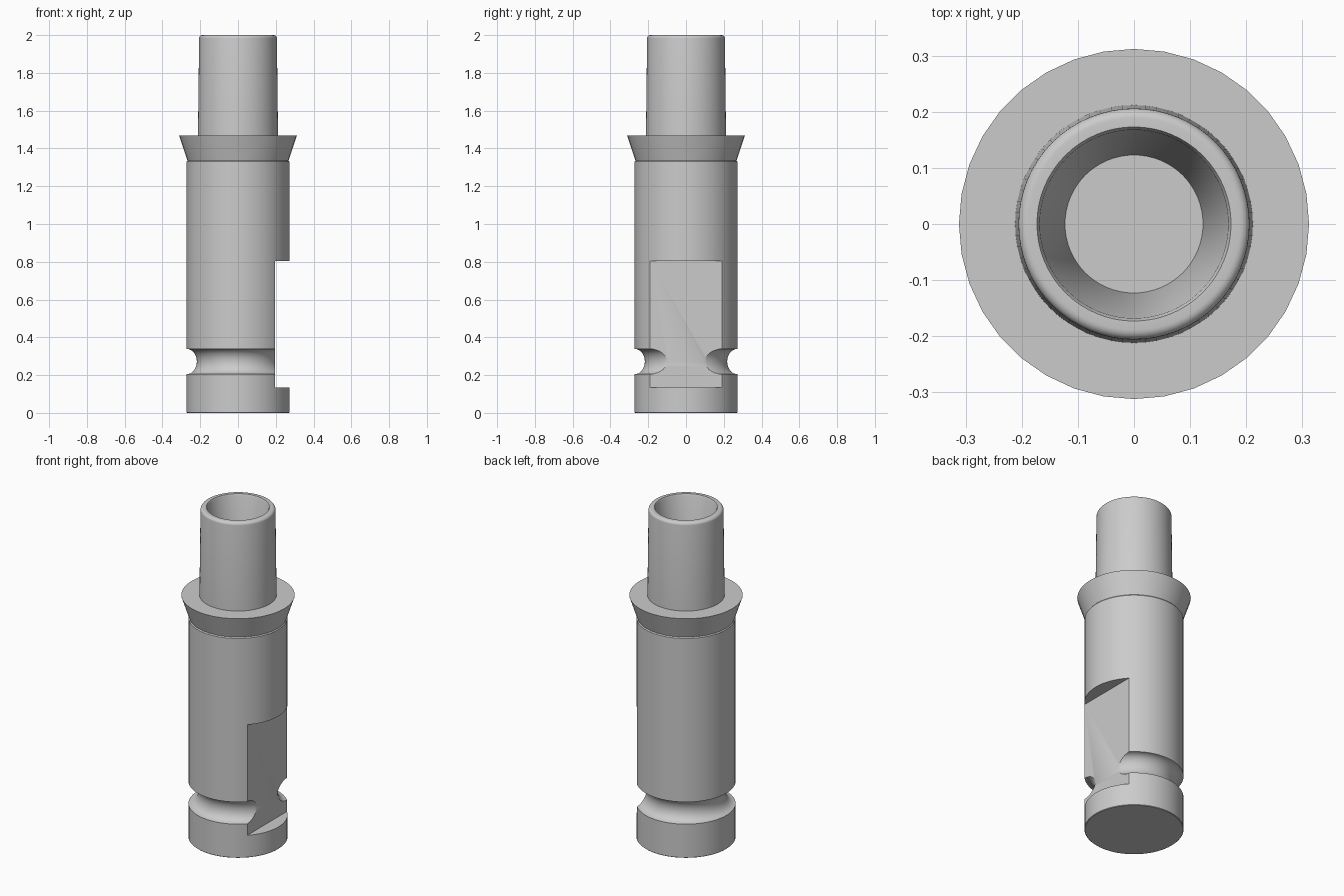
import bpy
import bmesh
from math import sin, cos, pi, radians

if "Cube" in bpy.data.objects:
    bpy.data.objects.remove(bpy.data.objects["Cube"])

grey = bpy.data.materials.new("grey_metal")
grey.use_nodes = True
colour = (0.6, 0.6, 0.6, 1)
grey.diffuse_color = colour
grey.node_tree.nodes["Principled BSDF"].inputs["Base Color"].default_value = colour


def lathe(name, profile, sides):
    """Turn a closed (radius, height) profile around z; radius 0 makes a pole."""
    bm = bmesh.new()
    rings = []
    for r, z in profile:
        count = sides if r > 0 else 1
        rings.append([bm.verts.new((r * cos(2 * pi * i / sides), r * sin(2 * pi * i / sides), z))
                      for i in range(count)])
    for a, b in zip(rings, rings[1:]):
        for i in range(sides):
            corners = [a[i % len(a)], a[(i + 1) % len(a)], b[(i + 1) % len(b)], b[i % len(b)]]
            bm.faces.new(list(dict.fromkeys(corners)))
    bmesh.ops.recalc_face_normals(bm, faces=bm.faces)
    mesh = bpy.data.meshes.new(name)
    bm.to_mesh(mesh)
    bm.free()
    mesh.materials.append(grey)
    obj = bpy.data.objects.new(name, mesh)
    bpy.context.collection.objects.link(obj)
    return obj


def activate(obj):
    bpy.ops.object.select_all(action='DESELECT')
    obj.select_set(True)
    bpy.context.view_layer.objects.active = obj


def smooth(obj):
    activate(obj)
    bpy.ops.object.shade_smooth_by_angle(angle=radians(30))


# Body with a rounded groove near the foot
R = 0.272
groove = [(R - 0.054 * sin(pi * i / 14), 0.272 - 0.067 * cos(pi * i / 14)) for i in range(15)]
body = lathe("body", [(0, 0), (R - 0.003, 0), (R, 0.003)] + groove
             + [(R, 1.33), (R - 0.006, 1.338), (0, 1.338)], 72)

# Flat cut into the +x side
bpy.ops.mesh.primitive_cube_add(size=1, location=(0.345, 0, 0.47))
cutter = bpy.context.object
cutter.name = "flat_cutter"
cutter.scale = (0.3, 1, 0.67)
cutter.hide_render = True
cutter.data.materials.append(grey)
activate(body)
cut = body.modifiers.new("flat", 'BOOLEAN')
cut.operation = 'DIFFERENCE'
cut.solver = 'EXACT'
cut.object = cutter
bpy.ops.object.modifier_apply(modifier=cut.name)
bpy.data.objects.remove(cutter)

# Flared collar
collar = lathe("collar", [(0, 1.336), (0.268, 1.336), (0.312, 1.468), (0, 1.468)], 36)

# Hollow neck with a rounded rim and a tapering blind bore
rim = [(0.189 + 0.017 * cos(pi * i / 10), 1.983 + 0.017 * sin(pi * i / 10)) for i in range(6)]
neck = lathe("neck", [(0, 1.46), (0.212, 1.46)] + rim
             + [(0.173, 2.0), (0.168, 1.99), (0.123, 1.475), (0, 1.475)], 64)

for part in (body, collar, neck):
    smooth(part)
